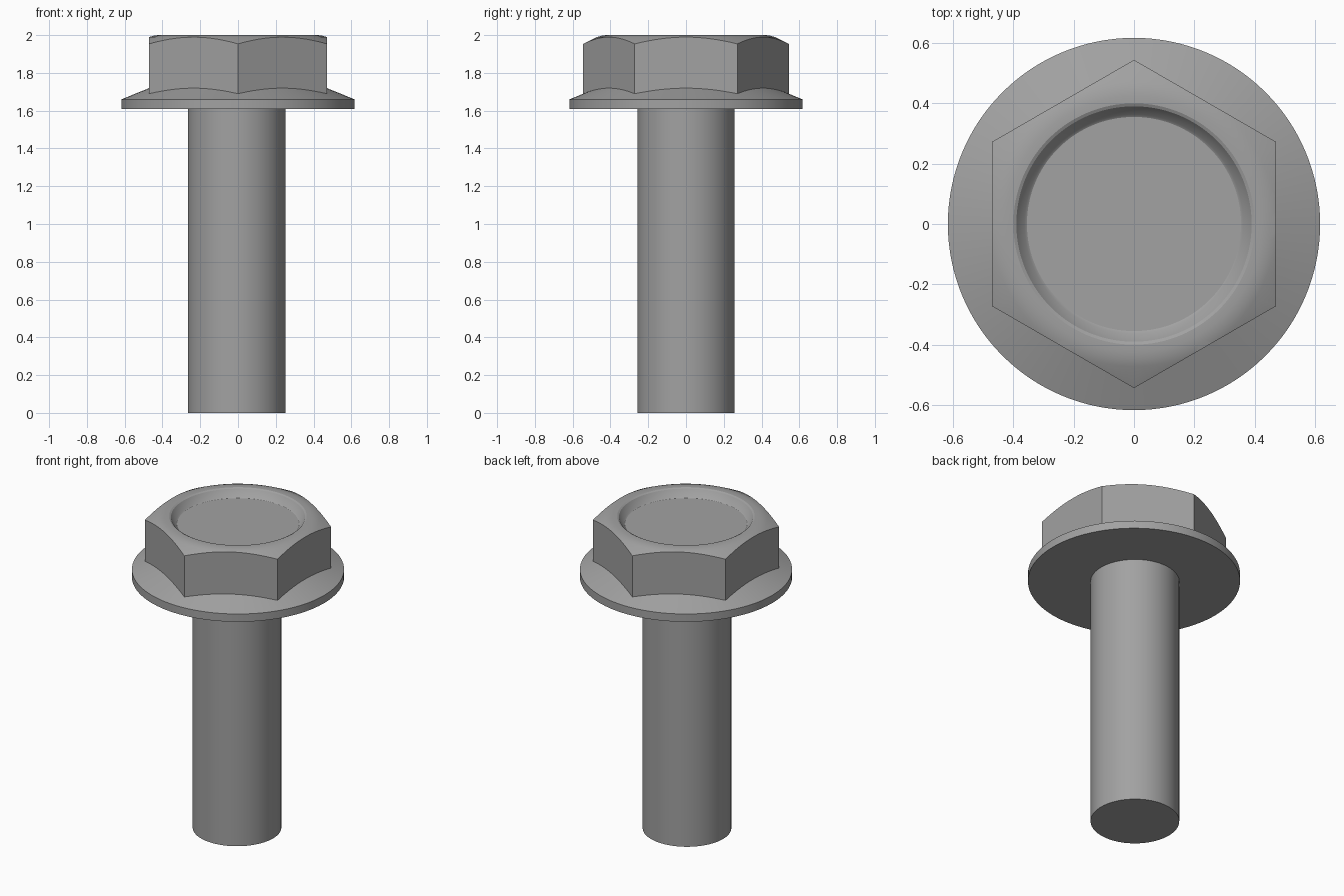
import bpy, bmesh, math

cube = bpy.data.objects.get("Cube")
if cube:
    bpy.data.objects.remove(cube)

# Single steel colour
steel = bpy.data.materials.new("grey_steel")
steel.use_nodes = True
COLOUR = (0.36, 0.36, 0.36, 1)
steel.diffuse_color = COLOUR
steel.node_tree.nodes["Principled BSDF"].inputs["Base Color"].default_value = COLOUR


def lathe(name, profile, steps, x=0.0, turn=0.0):
    """Spin a closed (radius, z) profile round the z axis; both ends lie on the axis."""
    bm = bmesh.new()
    pts = [bm.verts.new((r, 0, z)) for r, z in profile]
    edges = [bm.edges.new(pair) for pair in zip(pts, pts[1:])]
    bmesh.ops.spin(bm, geom=pts + edges, axis=(0, 0, 1), cent=(0, 0, 0),
                   angle=math.tau, steps=steps, use_duplicate=False)
    bmesh.ops.remove_doubles(bm, verts=bm.verts, dist=0.0001)
    bmesh.ops.recalc_face_normals(bm, faces=bm.faces)
    mesh = bpy.data.meshes.new(name)
    bm.to_mesh(mesh)
    bm.free()
    mesh.materials.append(steel)
    obj = bpy.data.objects.new(name, mesh)
    obj.location.x = x
    obj.rotation_euler.z = turn
    bpy.context.collection.objects.link(obj)
    return obj


def smooth(obj, degrees):
    bpy.ops.object.select_all(action='DESELECT')
    obj.select_set(True)
    bpy.context.view_layer.objects.active = obj
    bpy.ops.object.shade_smooth_by_angle(angle=math.radians(degrees))


# Plain shank
shank = lathe("shank", [(0, 0), (0.258, 0), (0.258, 1.63), (0, 1.63)], 96, x=-0.007)
smooth(shank, 30)

# Washer flange with a conical upper face
flange = lathe("flange", [(0, 1.61), (0.617, 1.61), (0.617, 1.66),
                          (0.42, 1.74), (0, 1.74)], 128)
smooth(flange, 20)

# Turned envelope: dished top, rounded rim and corner chamfer
envelope = lathe("head_envelope", [(0, 1.5), (0.7, 1.5), (0.7, 1.87), (0.545, 1.953),
                                   (0.472, 1.989), (0.45, 1.996), (0.425, 2.0),
                                   (0.4, 2.0), (0.39, 1.995), (0.363, 1.955),
                                   (0.355, 1.95), (0, 1.95)], 128)
envelope.hide_render = True

# Hexagon head trimmed by the envelope
head = lathe("hex_head", [(0, 1.64), (0.544, 1.64), (0.544, 2.1), (0, 2.1)], 6,
             turn=math.radians(30))
trim = head.modifiers.new("trim", 'BOOLEAN')
trim.operation = 'INTERSECT'
trim.solver = 'EXACT'
trim.object = envelope
bpy.context.view_layer.objects.active = head
bpy.ops.object.modifier_apply(modifier=trim.name)
bpy.data.objects.remove(envelope)
smooth(head, 24)
